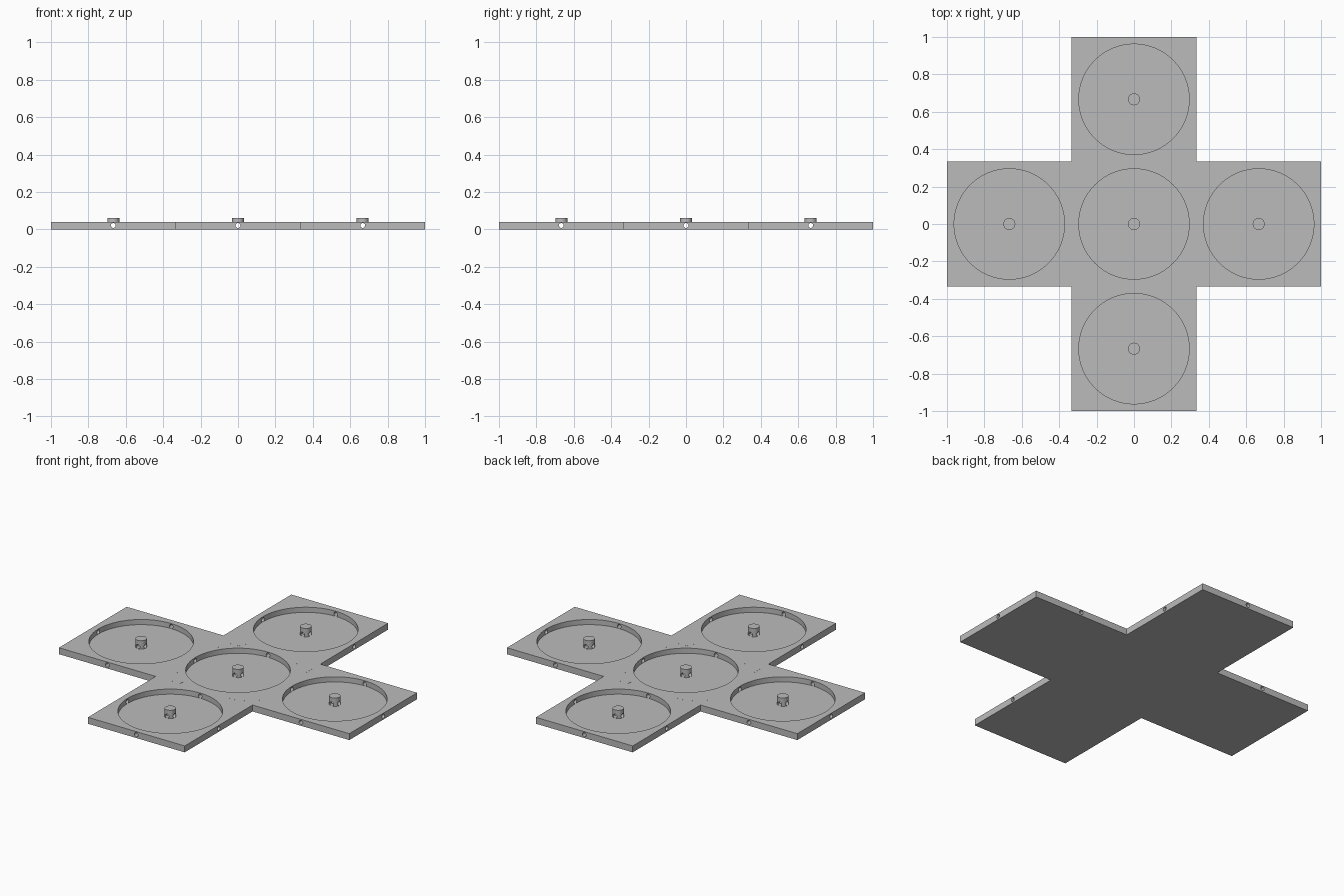
import bpy, bmesh, math
from mathutils import Matrix, Vector

cube = bpy.data.objects.get("Cube")
if cube:
    bpy.data.objects.remove(cube, do_unlink=True)

ARM = 1 / 3             # half width of one square tile
PITCH = 2 * ARM         # distance between tile centres
HEIGHT = 0.04
FLOOR = 0.008
POCKET_R = 0.295
PEG_R, PEG_TOP = 0.032, 0.06
CHANNEL_R, CHANNEL_Z = 0.013, 0.021
CENTRES = [(0, 0), (PITCH, 0), (-PITCH, 0), (0, PITCH), (0, -PITCH)]

grey = bpy.data.materials.new("plain grey")
grey.use_nodes = True
COLOUR = (0.5, 0.5, 0.5, 1)
grey.diffuse_color = COLOUR
grey.node_tree.nodes["Principled BSDF"].inputs["Base Color"].default_value = COLOUR


def make_object(name, bm):
    bmesh.ops.recalc_face_normals(bm, faces=bm.faces)
    mesh = bpy.data.meshes.new(name)
    bm.to_mesh(mesh)
    bm.free()
    mesh.materials.append(grey)
    obj = bpy.data.objects.new(name, mesh)
    bpy.context.collection.objects.link(obj)
    return obj


def add_prism(bm, points, z0, z1):
    face = bm.faces.new([bm.verts.new((x, y, z0)) for x, y in points])
    result = bmesh.ops.extrude_face_region(bm, geom=[face])
    verts = [v for v in result["geom"] if isinstance(v, bmesh.types.BMVert)]
    bmesh.ops.translate(bm, verts=verts, vec=(0, 0, z1 - z0))


def add_cylinder(bm, radius, depth, matrix, segments):
    bmesh.ops.create_cone(bm, cap_ends=True, segments=segments, radius1=radius,
                          radius2=radius, depth=depth, matrix=matrix)


def upright(bm, x, y, radius, z0, z1, segments):
    add_cylinder(bm, radius, z1 - z0,
                 Matrix.Translation((x, y, (z0 + z1) / 2)), segments)


def cut(target, cutter):
    mod = target.modifiers.new(cutter.name, "BOOLEAN")
    mod.operation = "DIFFERENCE"
    mod.solver = "EXACT"
    mod.object = cutter
    cutter.hide_render = True
    cutter.hide_set(True)
    cutter.display_type = "WIRE"


def smooth(obj):
    bpy.ops.object.select_all(action="DESELECT")
    obj.select_set(True)
    bpy.context.view_layer.objects.active = obj
    bpy.ops.object.shade_smooth_by_angle(angle=math.radians(30))


# Cross-shaped tray: one corner outline turned four times
bm = bmesh.new()
outline = []
for quarter in range(4):
    turn = Matrix.Rotation(quarter * math.pi / 2, 2)
    for corner in ((1, -ARM), (1, ARM), (ARM, ARM)):
        outline.append(tuple(turn @ Vector(corner)))
add_prism(bm, outline, 0, HEIGHT)
tray = make_object("cross_tray", bm)

# Cutters: round pockets and straight cable channels
bm = bmesh.new()
for x, y in CENTRES:
    upright(bm, x, y, POCKET_R, FLOOR, HEIGHT + 0.1, 96)
pockets = make_object("pocket_cutter", bm)

along_x = Matrix.Rotation(math.pi / 2, 4, "Y")
along_y = Matrix.Rotation(math.pi / 2, 4, "X")


def channel_cutter(name, axis):
    bm = bmesh.new()
    for offset in (-PITCH, 0, PITCH):
        length = 2.2 if offset == 0 else PITCH + 0.1
        spot = (0, offset, CHANNEL_Z) if axis is along_x else (offset, 0, CHANNEL_Z)
        add_cylinder(bm, CHANNEL_R, length, Matrix.Translation(spot) @ axis, 20)
    return make_object(name, bm)


cross_channels = channel_cutter("cross_channel_cutter", along_x)
long_channels = channel_cutter("long_channel_cutter", along_y)

# Centre pegs, drilled by the same channels
bm = bmesh.new()
for x, y in CENTRES:
    upright(bm, x, y, PEG_R, FLOOR - 0.002, PEG_TOP, 32)
pegs = make_object("centre_pegs", bm)

cut(tray, cross_channels)
cut(tray, long_channels)
cut(tray, pockets)
cut(pegs, cross_channels)
cut(pegs, long_channels)

# Flush round joint tabs on both sides of each inner corner
bm = bmesh.new()
TAB_R, SIDE, INSET = 0.05, 0.213, 0.31
start = math.asin((ARM - INSET) / TAB_R)
for quarter in range(4):
    turn = Matrix.Rotation(quarter * math.pi / 2, 2)
    for sign in (-1, 1):
        arc = []
        for i in range(25):
            a = start - i / 24 * (math.pi + 2 * start)
            point = Vector((sign * SIDE + TAB_R * math.cos(a),
                            INSET + TAB_R * math.sin(a)))
            arc.append(tuple(turn @ point))
        add_prism(bm, arc, HEIGHT - 0.002, HEIGHT + 0.0002)
tabs = make_object("joint_tabs", bm)

for obj in (tray, pegs, tabs):
    smooth(obj)
